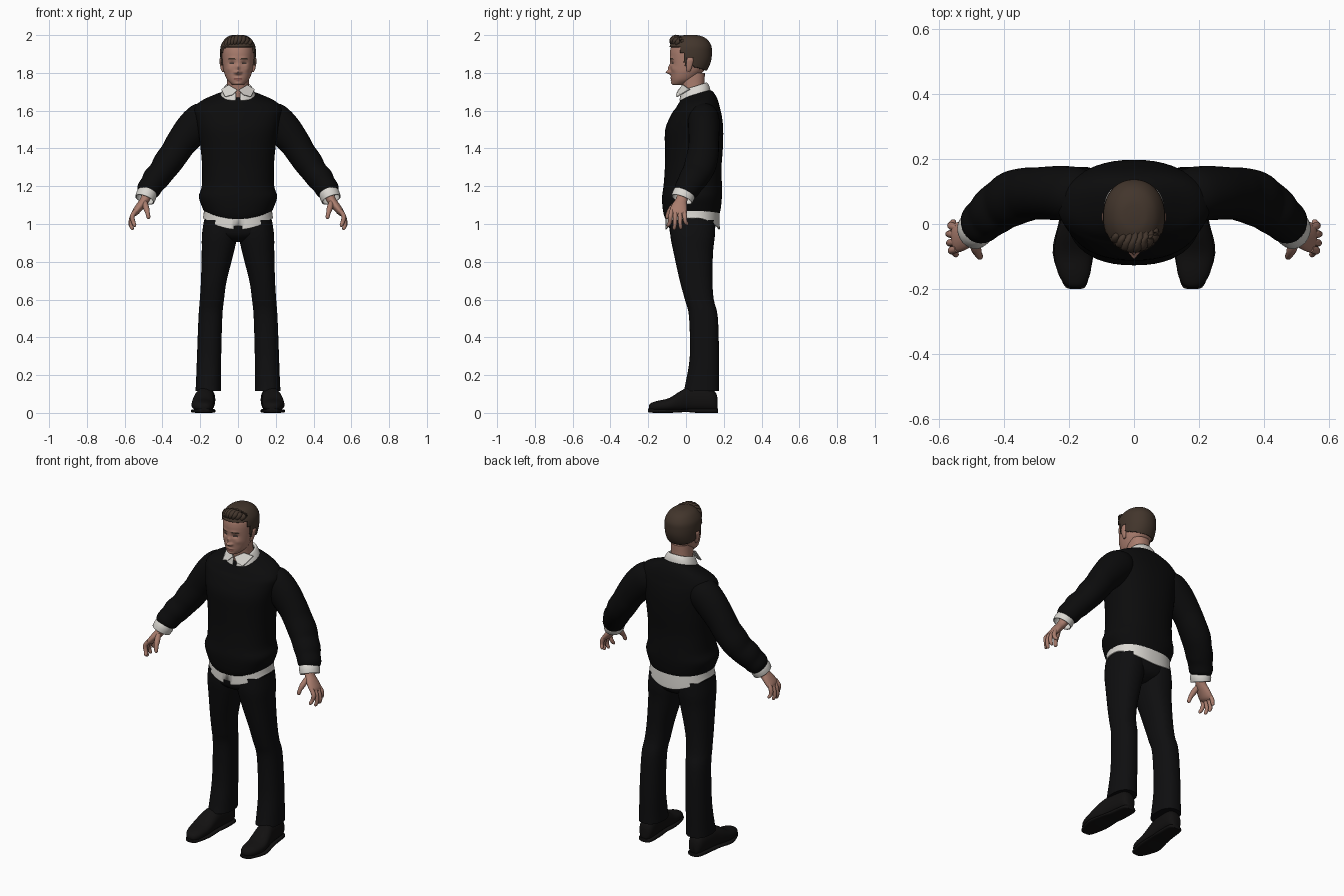
import bpy, bmesh, math
from mathutils import Vector


def mat(name, c):
    m = bpy.data.materials.new(name)
    m.diffuse_color = (*c, 1)
    return m


SKIN = mat("skin", (0.40, 0.205, 0.155))
LIPS = mat("lips", (0.27, 0.105, 0.085))
HAIR = mat("brown_hair", (0.055, 0.036, 0.025))
EYE = mat("dark_eye", (0.05, 0.035, 0.03))
WHITE = mat("white_shirt", (0.70, 0.68, 0.64))
KNIT = mat("black_knit", (0.0035, 0.0035, 0.0037))
CLOTH = mat("black_cloth", (0.0045, 0.0045, 0.005))
LEATHER = mat("black_leather", (0.006, 0.0055, 0.0055))


def clamp(v):
    return max(0.0, min(1.0, v))


def smooth_keys(keys, sub):
    """Catmull-Rom interpolation between key tuples."""
    out = []
    for i in range(len(keys) - 1):
        p = [keys[max(0, min(len(keys) - 1, i + k))] for k in (-1, 0, 1, 2)]
        for s in range(sub):
            t = s / sub
            out.append([0.5 * (2 * b + (c - a) * t + (2*a - 5*b + 4*c - d) * t*t
                               + (3*b - a - 3*c + d) * t**3) for a, b, c, d in zip(*p)])
    return out + [list(keys[-1])]


def oval(n, e):
    for i in range(n):
        c, s = math.cos(2 * math.pi * i / n), math.sin(2 * math.pi * i / n)
        yield (math.copysign(abs(c) ** (2 / e), c), math.copysign(abs(s) ** (2 / e), s))


def loft(name, rings, material, side=1, keep=None, paint=None, thick=0, caps=True):
    """Skin a list of closed rings; keep/paint are rules on face centres."""
    bm = bmesh.new()
    vs = [[bm.verts.new((p[0] * side, p[1], p[2])) for p in r] for r in rings]
    n = len(rings[0])
    for a, b in zip(vs, vs[1:]):
        for i in range(n):
            bm.faces.new((a[i], a[(i + 1) % n], b[(i + 1) % n], b[i]))
    if caps:
        bm.faces.new(vs[0])
        bm.faces.new(vs[-1])
    bmesh.ops.recalc_face_normals(bm, faces=bm.faces)
    if keep:
        bad = [f for f in bm.faces if not keep(f.calc_center_median())]
        bmesh.ops.delete(bm, geom=bad, context='FACES')
    me = bpy.data.meshes.new(name)
    mats = material if isinstance(material, list) else [material]
    for m in mats:
        me.materials.append(m)
    if paint:
        for f in bm.faces:
            f.material_index = paint(f.calc_center_median())
    bm.to_mesh(me)
    bm.free()
    me.shade_smooth()
    me.set_sharp_from_angle(angle=math.radians(55))
    ob = bpy.data.objects.new(name, me)
    bpy.context.collection.objects.link(ob)
    if thick:
        md = ob.modifiers.new("thickness", 'SOLIDIFY')
        md.thickness = thick
        md.offset = 0
    return ob


def slices(keys, n=40, sub=4, e=2.3, warp=None):
    """Horizontal ovals from (z, centre x, half width, front y, back y)."""
    rings = []
    for z, cx, hw, f, b in smooth_keys(keys, sub):
        r = [Vector((cx + hw * c, (f + b) / 2 + (b - f) / 2 * s, z)) for c, s in oval(n, e)]
        rings.append([warp(p) for p in r] if warp else r)
    return rings


def tube(keys, n=20, sub=4):
    """Ovals across a path from (x, y, z, radius in xz, radius in y)."""
    k = smooth_keys(keys, sub)
    rings = []
    for i, (x, y, z, rx, ry) in enumerate(k):
        t = (Vector(k[min(i + 1, len(k) - 1)][:3]) - Vector(k[max(i - 1, 0)][:3])).normalized()
        u = Vector((0, 1, 0)).cross(t).normalized()
        v = t.cross(u)
        rings.append([Vector((x, y, z)) + u * rx * c + v * ry * s for c, s in oval(n, 2)])
    return rings


# Sweater body with a dipped hem and a tilted neckline
def knit_warp(p):
    low, high = clamp((1.18 - p.z) / 0.12), clamp((p.z - 1.6) / 0.08)
    side = clamp(1 - (p.x / 0.18) ** 2)
    p.z += -low * side * (0.04 if p.y < 0.03 else 0.01) + high * (p.y - 0.05) * 0.3
    return p


loft("sweater_body", slices([
    (1.06, 0, .168, -.095, .168), (1.065, 0, .178, -.108, .177), (1.09, 0, .19, -.12, .184),
    (1.145, 0, .207, -.127, .19), (1.20, 0, .192, -.119, .19), (1.30, 0, .19, -.112, .188),
    (1.40, 0, .198, -.112, .195), (1.50, 0, .213, -.11, .197), (1.57, 0, .228, -.083, .19),
    (1.61, 0, .232, -.06, .18), (1.645, 0, .20, -.045, .165), (1.672, 0, .135, -.032, .145),
    (1.69, 0, .083, -.024, .122)], n=48, warp=knit_warp), KNIT)


# Shirt tail below the hem, split at the front
def tail_warp(p):
    if p.z < 1.06:
        p.z -= 0.06 * clamp(1 - (p.x / 0.18) ** 2)
    return p


loft("shirt_tail", slices([(1.03, 0, .183, -.106, .176), (1.05, 0, .18, -.106, .176),
                           (1.10, 0, .175, -.10, .17)], n=72, warp=tail_warp), WHITE,
     keep=lambda c: not (abs(c.x) < 0.012 and c.y < 0 and c.z < 1.0), thick=.005, caps=False)

# Trousers
loft("trouser_hips", slices([(.905, 0, .05, -.03, .09), (.93, 0, .13, -.07, .135),
                             (.97, 0, .178, -.088, .153), (1.08, 0, .172, -.092, .165)]), CLOTH)
LEG = [(1.02, .095, .085, -.085, .153), (.94, .098, .093, -.083, .153), (.85, .107, .085, -.066, .143),
       (.70, .128, .068, -.033, .14), (.60, .138, .064, -.006, .147), (.51, .146, .063, .016, .168),
       (.30, .153, .064, .02, .175), (.17, .156, .066, .0, .175), (.115, .157, .068, -.012, .176)]


# Shoes: upright ovals along the foot from (y, centre x, half width, bottom, top)
def foot(keys, e):
    return [[Vector((p.x, p.z, p.y)) for p in r] for r in slices(keys, n=28, e=e)]


SHOE = [(-.197, .18, .012, .018, .038), (-.185, .181, .032, .01, .052), (-.15, .184, .05, .008, .064),
        (-.09, .187, .059, .008, .078), (-.03, .182, .056, .008, .115), (.02, .175, .05, .008, .135),
        (.12, .166, .046, .008, .13), (.155, .164, .037, .008, .11), (.167, .164, .02, .012, .08)]
SOLE = [(-.20, .18, .014, .006, .024), (-.185, .181, .036, .001, .022), (-.09, .187, .063, 0, .02),
        (.0, .178, .055, .004, .02), (.06, .17, .05, 0, .022), (.15, .164, .043, 0, .022),
        (.17, .164, .022, 0, .022)]

# Sleeves, cuffs and hands
SLEEVE = [(.13, .09, 1.60, .05, .06), (.175, .092, 1.565, .088, .082), (.235, .095, 1.51, .092, .083),
          (.30, .094, 1.43, .082, .08), (.335, .09, 1.375, .077, .083), (.375, .078, 1.32, .076, .085),
          (.405, .06, 1.275, .069, .08), (.435, .038, 1.24, .07, .076), (.455, .02, 1.21, .063, .07),
          (.475, .002, 1.18, .062, .066), (.484, -.008, 1.16, .048, .056)]
CUFF = [(.472, .0, 1.18, .045, .052), (.484, -.012, 1.155, .052, .058), (.494, -.022, 1.13, .05, .056)]
PALM = [(.478, -.012, 1.16, .027, .03), (.498, -.026, 1.12, .024, .032), (.522, -.036, 1.09, .022, .043),
        (.545, -.042, 1.06, .018, .046), (.554, -.045, 1.045, .009, .036)]
# base y, tip x, tip y, tip z
FINGERS = [(-.076, .545, -.094, .985), (-.055, .558, -.062, .968),
           (-.033, .56, -.028, .972), (-.012, .553, .006, .992)]
THUMB = [(.495, -.045, 1.115, .014, .015), (.486, -.074, 1.085, .016, .016),
         (.479, -.092, 1.06, .012, .012), (.474, -.10, 1.035, .010, .010), (.473, -.102, 1.027, .003, .003)]
EAR = [(1.805, .078, .005, .005, .02), (1.82, .083, .008, .002, .028), (1.85, .088, .009, .001, .037),
       (1.87, .089, .010, .004, .04), (1.883, .087, .005, .012, .032)]

for s, tag in ((1, "left"), (-1, "right")):
    loft(tag + "_trouser_leg", slices(LEG, n=32), CLOTH, s)
    loft(tag + "_shoe", foot(SHOE, 2.3), LEATHER, s)
    loft(tag + "_sole", foot(SOLE, 3.5), LEATHER, s)
    loft(tag + "_sleeve", tube(SLEEVE, n=28), KNIT, s)
    loft(tag + "_cuff", tube(CUFF, n=28), WHITE, s, thick=.005, caps=False)
    loft(tag + "_palm", tube(PALM), SKIN, s)
    loft(tag + "_thumb", tube(THUMB, 12), SKIN, s)
    loft(tag + "_ear", slices(EAR, n=20), SKIN, s)
    for i, (y, tx, ty, tz) in enumerate(FINGERS):
        loft(f"{tag}_finger_{i + 1}", tube([
            (.542, y, 1.07, .012, .012), (.56, y * .7 + ty * .3, 1.04, .0125, .012),
            (tx + .009, (y + ty) / 2, tz * .55 + 1.04 * .45, .011, .0105),
            (tx + .002, ty, tz + .008, .009, .009), (tx, ty, tz, .003, .003)], 12), SKIN, s)
    # Collar wing folded over the neckline
    wing = [Vector(p) for p in ((.004, -.036, 1.708), (.05, -.012, 1.735),
                                (.088, .022, 1.712), (.068, -.045, 1.672), (.03, -.048, 1.682))]
    loft(tag + "_collar_wing", [wing, [p + Vector((0, -.006, .002)) for p in wing]], WHITE, s)


# Neck and shirt collar
loft("neck", slices([(1.64, 0, .066, -.01, .11), (1.70, 0, .06, -.018, .10), (1.74, 0, .058, -.024, .098),
                     (1.80, 0, .058, -.04, .10)]), SKIN)


def collar_warp(p):
    p.z += (p.y - .05) * .32
    return p


loft("shirt_collar", slices([(1.68, 0, .092, -.034, .128), (1.705, 0, .082, -.028, .122),
                             (1.728, 0, .068, -.024, .11), (1.722, 0, .062, -.02, .104)],
                            n=64, warp=collar_warp), WHITE,
     keep=lambda c: not (abs(c.x) < .014 and c.y < 0), thick=.004, caps=False)


# Head: brow, sockets, nose, lips and chin shaped by soft bumps
BUMPS = [(0, 1.803, .012, .010, .024), (0, 1.825, .009, .017, .013), (.015, 1.802, .007, .007, .007),
         (.032, 1.852, .016, .010, -.009), (.03, 1.878, .022, .007, .003), (0, 1.773, .02, .005, .005),
         (0, 1.761, .017, .004, .004), (0, 1.745, .018, .008, .004), (.05, 1.82, .014, .014, .004)]


def face_warp(p):
    if p.y < 0:
        p.y -= sum(h * math.exp(-((abs(p.x) - x) / wx) ** 2 - ((p.z - z) / wz) ** 2)
                   for x, z, wx, wz, h in BUMPS) * clamp(-p.y / .03)
    return p


def face_paint(c):
    x = abs(c.x)
    if c.y > -.03:
        return 0
    if x < .025 and abs(c.z - 1.767) < .007 * (1 - (x / .03) ** 2):
        return 1
    if .013 < x < .052 and abs(c.z - 1.874 - .1 * (.03 - abs(x - .034)) + .002) < .0035:
        return 2
    return 3 if ((x - .032) / .014) ** 2 + ((c.z - 1.852) / .005) ** 2 < 1 else 0


HEAD = [(1.735, 0, .022, -.066, -.02), (1.742, 0, .037, -.074, .01), (1.765, 0, .058, -.078, .05),
        (1.80, 0, .073, -.081, .085), (1.83, 0, .079, -.083, .106), (1.87, 0, .083, -.085, .12),
        (1.91, 0, .084, -.085, .123), (1.94, 0, .079, -.077, .119), (1.968, 0, .06, -.052, .097),
        (1.983, 0, .035, -.02, .063), (1.987, 0, .008, .015, .028)]
loft("head", slices(HEAD, n=112, sub=9, e=2.15, warp=face_warp),
     [SKIN, LIPS, HAIR, EYE], paint=face_paint)


# Short hair: a larger head shell trimmed to a hairline
def hairline(y):
    if y < -.03:
        return 1.937
    if y < -.008:
        return 1.905
    if y < .006:
        return 1.838
    return 1.883 if y < .036 else 1.835 - .3 * (y - .036)


SHELL = [(z + .010 * clamp((z - 1.9) / .08), 0, hw + .007, f - .004, b + .010)
         for z, _, hw, f, b in HEAD[2:]]
loft("hair_cap", slices(SHELL, n=96, sub=8, e=2.15), HAIR,
     keep=lambda c: c.z > hairline(c.y), thick=.008)

# Swept locks along the front hairline
for i in range(8):
    x = -.058 + i * .0165
    d = 1 - (x / .075) ** 2
    top = 1.95 + .032 * d
    loft(f"hair_lock_{i + 1}", tube([
        (x * .8 + .015, .0, top, .008, .008), (x + .007, -.035 * d - .02, top + .006, .015, .012),
        (x, -.05 * d - .027, top - .006, .014, .011), (x - .008, -.056 * d - .022, top - .024, .009, .008),
        (x - .013, -.05 * d - .022, top - .034, .002, .002)], 12), HAIR)
